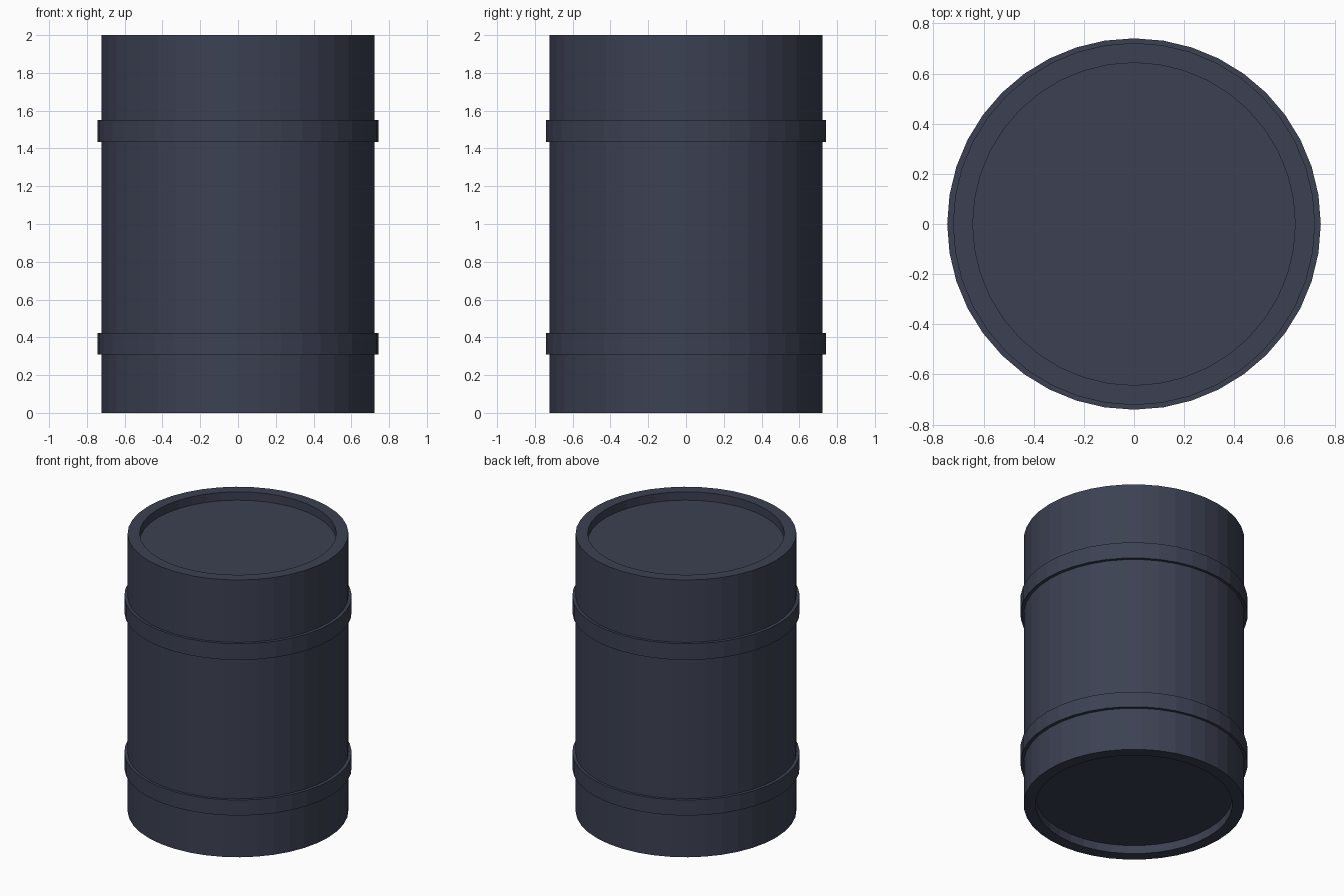
import bpy, bmesh, math

if "Cube" in bpy.data.objects:
    bpy.data.objects.remove(bpy.data.objects["Cube"])

SIDES = 40
paint = bpy.data.materials.new("dark slate paint")
paint.diffuse_color = (0.045, 0.053, 0.085, 1)
paint.use_nodes = True
paint.node_tree.nodes["Principled BSDF"].inputs["Base Color"].default_value = paint.diffuse_color


def lathe(name, profile, closed=False, y_scale=1.0):
    """Spin an (r, z) profile around z; open ends are capped."""
    bm = bmesh.new()
    rings = []
    for r, z in profile:
        rings.append([bm.verts.new((r * math.cos(a), r * math.sin(a) * y_scale, z))
                      for a in (2 * math.pi * i / SIDES for i in range(SIDES))])
    pairs = list(zip(rings, rings[1:]))
    if closed:
        pairs.append((rings[-1], rings[0]))
    else:
        bm.faces.new(rings[0])
        bm.faces.new(rings[-1])
    for a, b in pairs:
        for i in range(SIDES):
            j = (i + 1) % SIDES
            bm.faces.new((a[i], a[j], b[j], b[i]))
    bmesh.ops.recalc_face_normals(bm, faces=bm.faces)
    me = bpy.data.meshes.new(name)
    bm.to_mesh(me)
    bm.free()
    me.materials.append(paint)
    ob = bpy.data.objects.new(name, me)
    bpy.context.collection.objects.link(ob)
    return ob


# Drum body with recessed ends
lathe("drum_body", [(0.643, 0.06), (0.643, 0), (0.722, 0),
                    (0.722, 2), (0.643, 2), (0.643, 1.94)])

# Raised hoops
for name, z0, z1 in (("lower_hoop", 0.31, 0.422), ("upper_hoop", 1.433, 1.55)):
    lathe(name, [(0.71, z0), (0.745, z0), (0.745, z1), (0.71, z1)],
          closed=True, y_scale=0.994)
